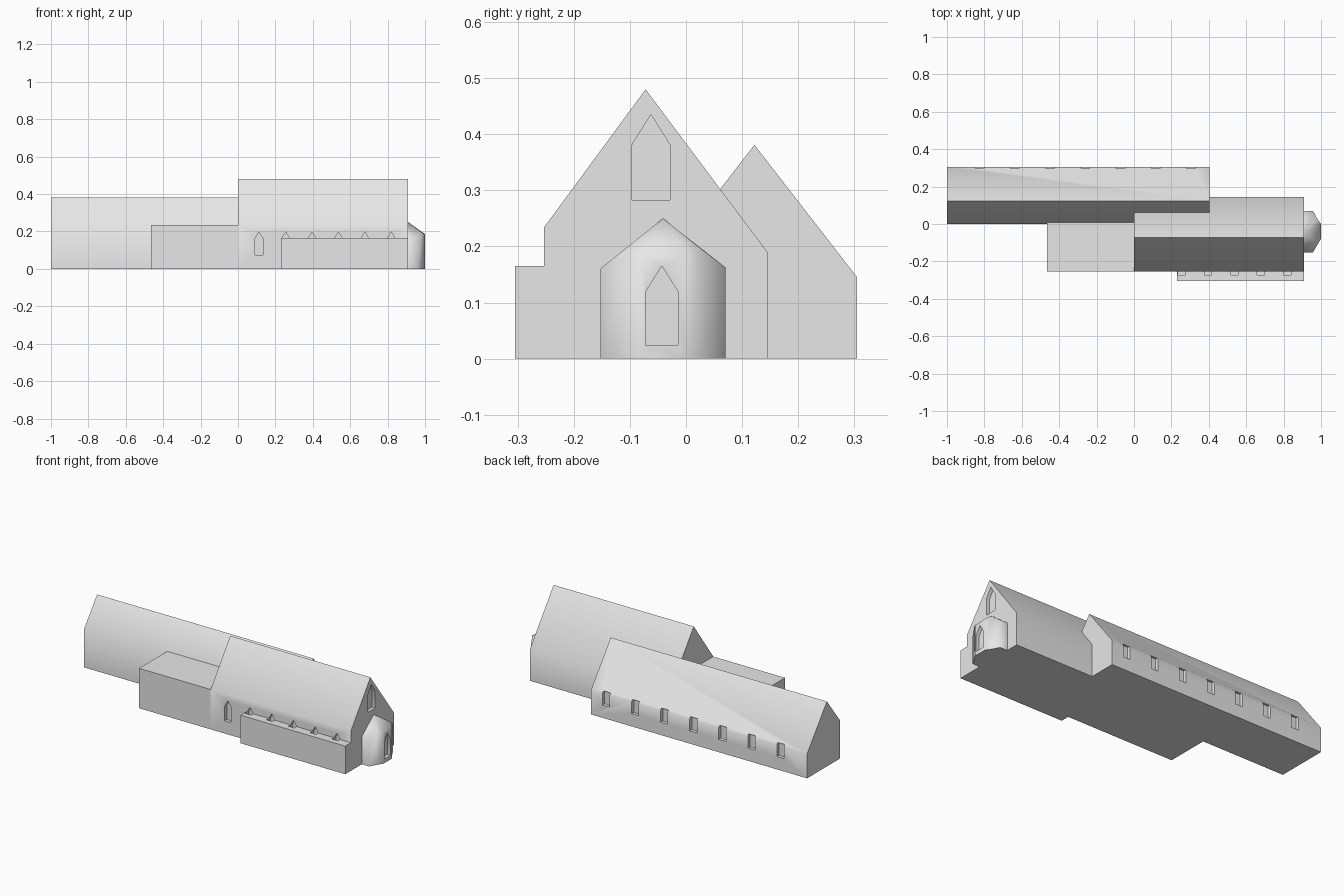
import bpy, bmesh, math
from mathutils import Vector

if "Cube" in bpy.data.objects:
    bpy.data.objects.remove(bpy.data.objects["Cube"])

stone = bpy.data.materials.new("pale grey stone")
stone.diffuse_color = (0.8, 0.8, 0.8, 1)
stone.use_nodes = True
stone.node_tree.nodes["Principled BSDF"].inputs["Base Color"].default_value = stone.diffuse_color


def finish(name, bm):
    bmesh.ops.recalc_face_normals(bm, faces=bm.faces)
    me = bpy.data.meshes.new(name)
    bm.to_mesh(me)
    bm.free()
    ob = bpy.data.objects.new(name, me)
    bpy.context.collection.objects.link(ob)
    me.materials.append(stone)
    return ob


def add_prism(bm, points, direction):
    """Extrude a closed planar outline along a direction."""
    base = bm.faces.new([bm.verts.new(p) for p in points])
    ext = bmesh.ops.extrude_face_region(bm, geom=[base], use_keep_orig=True)
    verts = [g for g in ext["geom"] if isinstance(g, bmesh.types.BMVert)]
    bmesh.ops.translate(bm, verts=verts, vec=Vector(direction))


def hall(name, x0, x1, section):
    bm = bmesh.new()
    add_prism(bm, [(x0, y, z) for y, z in section], (x1 - x0, 0, 0))
    return finish(name, bm)


def window(c, half, sill, spring, tip):
    """Outline of a window; the head is pointed when tip is above spring."""
    pts = [(c - half, sill), (c + half, sill), (c + half, spring)]
    if tip > spring:
        pts.append((c, tip))
    return pts + [(c - half, spring)]


def cut(target, cutter):
    cutter.hide_render = True
    cutter.hide_set(True)
    mod = target.modifiers.new("windows", 'BOOLEAN')
    mod.operation = 'DIFFERENCE'
    mod.solver = 'EXACT'
    mod.object = cutter


def apply_and_shade(ob, angle):
    dg = bpy.context.evaluated_depsgraph_get()
    me = bpy.data.meshes.new_from_object(ob.evaluated_get(dg))
    ob.modifiers.clear()
    ob.data = me
    bpy.ops.object.select_all(action='DESELECT')
    ob.select_set(True)
    bpy.context.view_layer.objects.active = ob
    bpy.ops.object.shade_smooth_by_angle(angle=math.radians(angle))


# Halls, aisle and flat-roofed wing
nave = hall("main_nave", 0, 0.91, [(-0.253, 0), (0.145, 0), (0.145, 0.19),
                                   (-0.072, 0.48), (-0.253, 0.234)])
north = hall("north_hall", -1, 0.403, [(0, 0), (0.305, 0), (0.305, 0.145),
                                       (0.122, 0.381), (0, 0.224)])
wing = hall("flat_wing", -0.465, 0, [(-0.253, 0), (0.01, 0),
                                     (0.01, 0.234), (-0.253, 0.234)])
aisle = hall("south_aisle", 0.23, 0.91, [(-0.305, 0), (-0.253, 0),
                                         (-0.253, 0.165), (-0.305, 0.165)])

# Apse: angled walls with small gables below a fan roof
rim = [(0.91, -0.152, 0.161), (0.957, -0.152, 0.161), (0.982, -0.108, 0.196),
       (1.0, -0.08, 0.183), (1.0, 0.0, 0.186), (0.982, 0.024, 0.198),
       (0.957, 0.07, 0.163), (0.91, 0.07, 0.163)]
bm = bmesh.new()
top = [bm.verts.new(p) for p in rim]
low = [bm.verts.new((x, y, 0)) for x, y, z in rim]
apex = bm.verts.new((0.91, -0.041, 0.25))
for i in range(7):
    bm.faces.new((low[i], low[i + 1], top[i + 1], top[i]))
    bm.faces.new((top[i], top[i + 1], apex))
bm.faces.new(low)
bm.faces.new((low[7], low[0], top[0], apex, top[7]))
apse = finish("apse", bm)

# South windows, also notching the aisle roof
bm = bmesh.new()
for x in [0.112] + [0.255 + 0.141 * i for i in range(5)]:
    add_prism(bm, [(u, -0.273, z) for u, z in window(x, 0.021, 0.075, 0.162, 0.197)],
              (0, 0.04, 0))
south_cut = finish("south_window_cutter", bm)
cut(nave, south_cut)
cut(aisle, south_cut)

# North windows with square heads just above the eave
bm = bmesh.new()
for i in range(7):
    add_prism(bm, [(u, 0.285, z) for u, z in
                   window(-0.826 + 0.1885 * i, 0.023, 0.075, 0.155, 0)], (0, 0.04, 0))
cut(north, finish("north_window_cutter", bm))

# East windows in the gable and the apse
bm = bmesh.new()
add_prism(bm, [(0.89, y, z) for y, z in window(-0.0625, 0.034, 0.283, 0.381, 0.435)],
          (0.04, 0, 0))
cut(nave, finish("gable_window_cutter", bm))
bm = bmesh.new()
add_prism(bm, [(0.98, y, z) for y, z in window(-0.043, 0.029, 0.024, 0.119, 0.165)],
          (0.04, 0, 0))
cut(apse, finish("apse_window_cutter", bm))

for ob, angle in ((nave, 40), (north, 40), (wing, 30), (aisle, 30), (apse, 62)):
    apply_and_shade(ob, angle)
for ob in list(bpy.data.objects):
    if ob.name.endswith("cutter"):
        bpy.data.objects.remove(ob, do_unlink=True)
